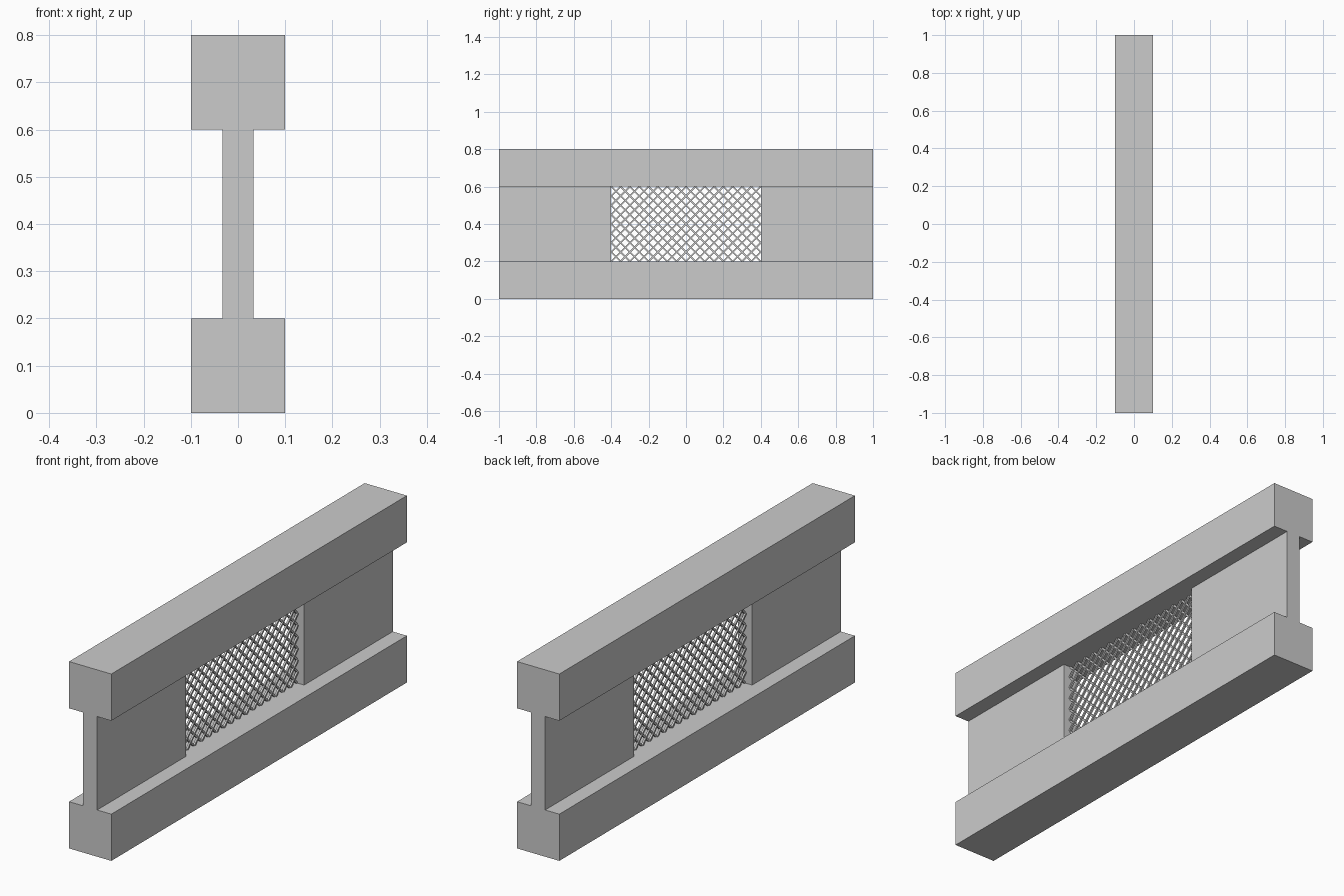
import bpy, bmesh
from mathutils import Vector

if "Cube" in bpy.data.objects:
    bpy.data.objects.remove(bpy.data.objects["Cube"])

def add_object(name, bm):
    mesh = bpy.data.meshes.new(name)
    bm.to_mesh(mesh)
    bm.free()
    bpy.context.collection.objects.link(bpy.data.objects.new(name, mesh))

# I-section rail: one watertight solid from filled cells of a coarse grid
CUTS = ((-0.1, -0.033, 0.033, 0.1), (-1, -0.4, 0.4, 1), (0, 0.2, 0.6, 0.8))

def filled(c):
    i, j, k = c
    if not all(0 <= n < 3 for n in c):
        return False
    return k != 1 or (i == 1 and j != 1)   # rails, plus web with a window

bm = bmesh.new()
cells = [(i, j, k) for i in range(3) for j in range(3) for k in range(3)]
for cell in filter(filled, cells):
    for axis in range(3):
        for side in (0, 1):
            near = list(cell)
            near[axis] += 2 * side - 1
            if filled(near):
                continue
            u, v = (axis + 1) % 3, (axis + 2) % 3
            quad = []
            for du, dv in ((0, 0), (1, 0), (1, 1), (0, 1)):
                p = list(cell)
                p[axis] += side
                p[u] += du
                p[v] += dv
                quad.append(bm.verts.new([CUTS[a][p[a]] for a in range(3)]))
            bm.faces.new(quad if side else quad[::-1])
bmesh.ops.remove_doubles(bm, verts=bm.verts, dist=1e-5)
bmesh.ops.recalc_face_normals(bm, faces=bm.faces)
bmesh.ops.dissolve_limit(bm, angle_limit=0.01, verts=bm.verts, edges=bm.edges)
add_object("rail_frame", bm)

# Diamond wire mesh filling the window
W, H, PITCH, R = 0.8, 0.4, 0.05, 0.004

def add_wire(bm, a, b):
    d = (b - a).normalized()
    side = d.cross(Vector((1, 0, 0))) * R
    out = Vector((R, 0, 0))
    rings = [[bm.verts.new(p + s) for s in (side + out, out - side, -side - out, side - out)]
             for p in (a, b)]
    for n in range(4):
        m = (n + 1) % 4
        bm.faces.new((rings[0][n], rings[0][m], rings[1][m], rings[1][n]))
    bm.faces.new(rings[0][::-1])
    bm.faces.new(rings[1])

bm = bmesh.new()
for sign in (1, -1):
    for n in range(1, round((W + H) / PITCH)):
        s = n * PITCH - H              # where the diagonal meets the sill
        y0, y1 = max(s, 0), min(s + H, W)
        ends = [Vector((sign * 0.002, sign * (y - W / 2), 0.2 + y - s)) for y in (y0, y1)]
        add_wire(bm, *ends)
bmesh.ops.recalc_face_normals(bm, faces=bm.faces)
add_object("wire_mesh", bm)
